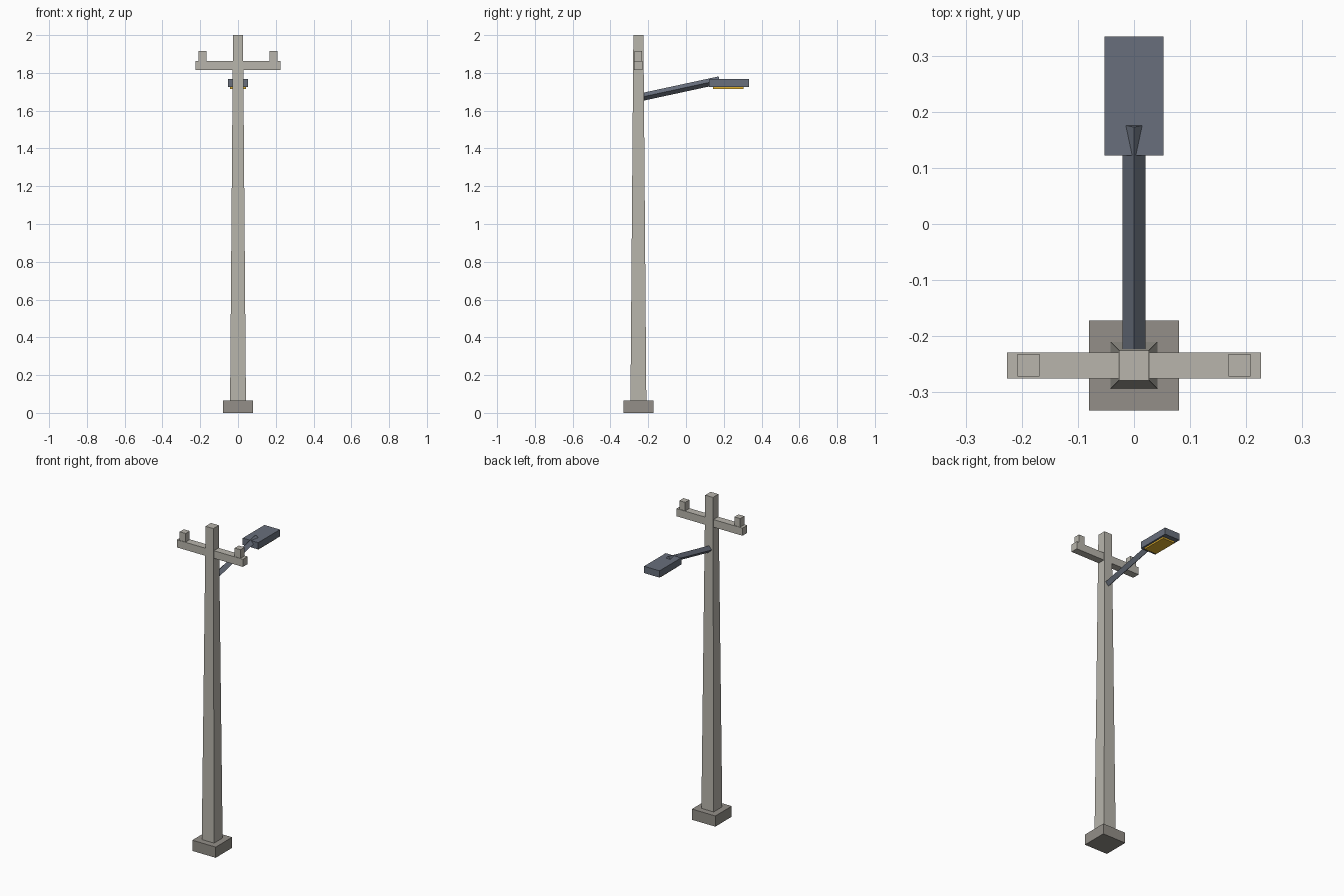
import bpy, bmesh, math
from mathutils import Vector

if "Cube" in bpy.data.objects:
    bpy.data.objects.remove(bpy.data.objects["Cube"])


def material(name, rgb):
    m = bpy.data.materials.new(name)
    lin = [(c / 255 / 12.92) if c < 11 else ((c / 255 + 0.055) / 1.055) ** 2.4 for c in rgb]
    m.diffuse_color = (*lin, 1)
    m.use_nodes = True
    m.node_tree.nodes["Principled BSDF"].inputs["Base Color"].default_value = m.diffuse_color
    return m


concrete = material("pale concrete", (184, 181, 172))
footing = material("dark concrete", (147, 143, 136))
steel = material("blue grey steel", (104, 111, 124))
glow = material("amber lens", (226, 178, 48))


def finish(name, bm, mat):
    bmesh.ops.recalc_face_normals(bm, faces=bm.faces)
    mesh = bpy.data.meshes.new(name)
    bm.to_mesh(mesh)
    bm.free()
    mesh.materials.append(mat)
    obj = bpy.data.objects.new(name, mesh)
    bpy.context.collection.objects.link(obj)
    return obj


def box(name, lo, hi, mat, top_scale=1.0):
    """Box between two corners, optionally tapered towards its top."""
    bm = bmesh.new()
    bmesh.ops.create_cube(bm, size=1)
    lo, hi = Vector(lo), Vector(hi)
    mid, size = (lo + hi) / 2, hi - lo
    for v in bm.verts:
        s = top_scale if v.co.z > 0 else 1.0
        v.co = mid + Vector((v.co.x * size.x * s, v.co.y * size.y * s, v.co.z * size.z))
    return finish(name, bm, mat)


def bar(name, start, end, radius, mat):
    """Four-sided bar with a ridge on top, running between two points."""
    start, end = Vector(start), Vector(end)
    axis = (end - start).normalized()
    side = Vector((1, 0, 0))
    up = side.cross(axis)
    bm = bmesh.new()
    rings = []
    for p in (start, end):
        rings.append([bm.verts.new(p + radius * (side * math.cos(a) + up * math.sin(a)))
                      for a in (i * math.pi / 2 for i in range(4))])
        bm.faces.new(rings[-1])
    for i in range(4):
        j = (i + 1) % 4
        bm.faces.new((rings[0][i], rings[0][j], rings[1][j], rings[1][i]))
    return finish(name, bm, mat)


POLE_Y = -0.252

# Footing and tapered pole
box("footing", (-0.08, POLE_Y - 0.08, 0), (0.08, POLE_Y + 0.08, 0.066), footing)
box("pole", (-0.042, POLE_Y - 0.042, 0.066), (0.042, POLE_Y + 0.042, 2.0), concrete, 0.635)

# Crossarm with an insulator block near each end
box("crossarm", (-0.226, POLE_Y - 0.023, 1.815), (0.226, POLE_Y + 0.023, 1.862), concrete)
for side, x in (("left", -0.188), ("right", 0.188)):
    box(side + "_insulator", (x - 0.02, POLE_Y - 0.02, 1.862), (x + 0.02, POLE_Y + 0.02, 1.915), concrete)

# Sloping bracket, lamp housing and lens underneath
bar("lamp_bracket", (0, -0.24, 1.671), (0, 0.177, 1.761), 0.0207, steel)
box("lamp_housing", (-0.053, 0.122, 1.725), (0.053, 0.334, 1.767), steel)
box("lamp_lens", (-0.042, 0.143, 1.715), (0.042, 0.304, 1.725), glow)
